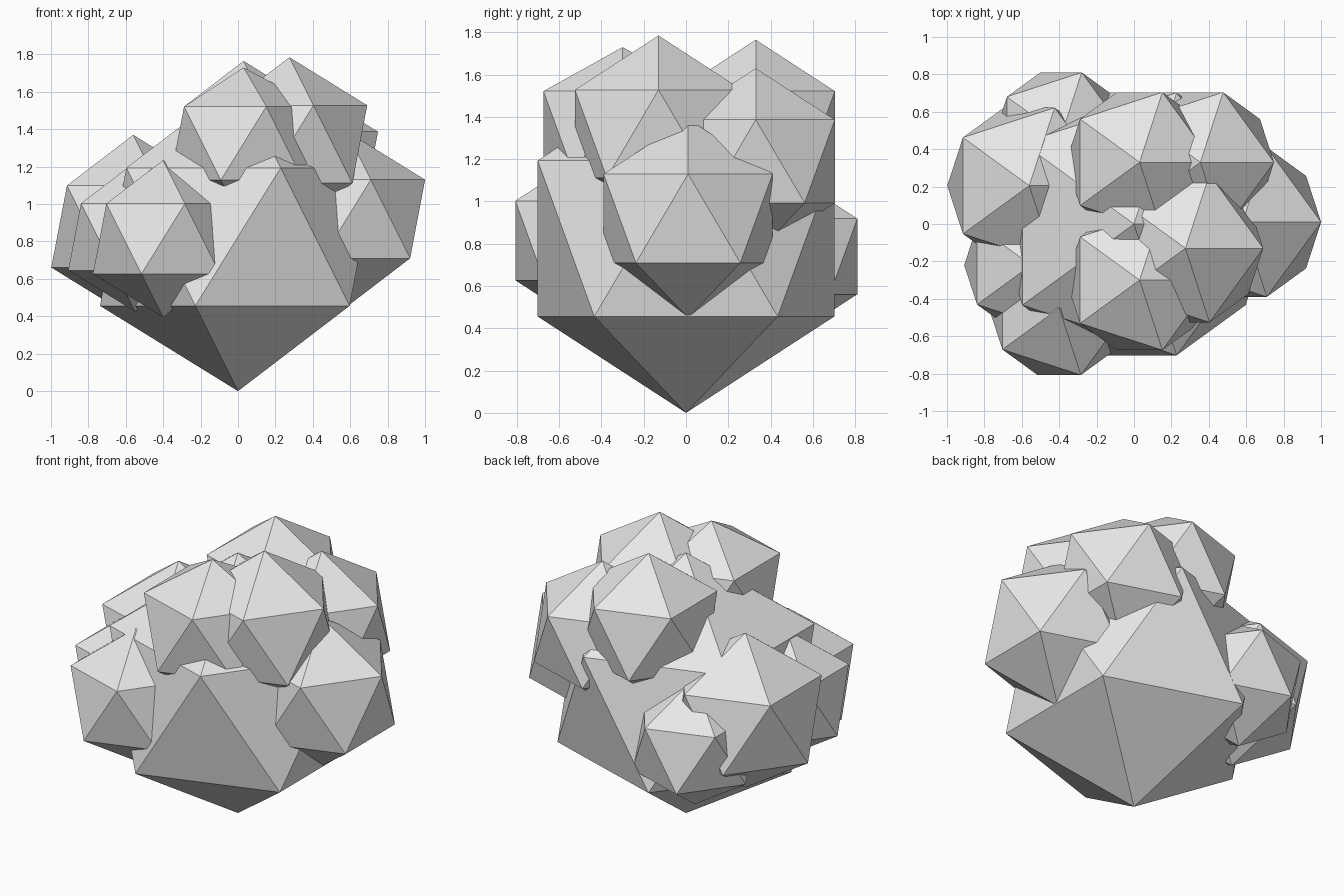
import bpy

cube = bpy.data.objects.get("Cube")
if cube:
    bpy.data.objects.remove(cube, do_unlink=True)

# Single plain grey
grey = bpy.data.materials.new("light_grey")
grey.use_nodes = True
colour = (0.8, 0.8, 0.8, 1.0)
grey.diffuse_color = colour
grey.node_tree.nodes["Principled BSDF"].inputs["Base Color"].default_value = colour


def clump(name, x, y, z, radius):
    """Flat-shaded twenty-sided clump."""
    bpy.ops.mesh.primitive_ico_sphere_add(
        subdivisions=1, radius=radius, location=(x, y, z))
    obj = bpy.context.object
    obj.name = name
    obj.data.materials.append(grey)
    bpy.ops.object.shade_flat()
    return obj


# Large core standing on its lowest point
clump("core", 0, 0, 0.825, 0.825)

# Lower ring of clumps around the core
clump("front_right_clump", -0.40, -0.45, 0.815, 0.42)
clump("right_front_clump", -0.55, -0.22, 0.825, 0.40)
clump("right_back_clump", -0.56, 0.205, 0.88, 0.49)
clump("back_right_clump", -0.39, 0.47, 0.74, 0.40)
clump("left_clump", 0.58, 0.01, 0.92, 0.47)

# Upper clumps forming the crown
clump("back_left_clump", 0.355, 0.33, 1.19, 0.44)
clump("top_left_clump", 0.275, -0.13, 1.32, 0.465)
clump("top_back_clump", 0.03, 0.33, 1.325, 0.44)

# The front crown clump has a slightly flattened tip
front = clump("top_front_clump", 0.03, -0.30, 1.325, 0.44)
tip = max(front.data.vertices, key=lambda v: v.co.z)
tip.co.z -= 0.035
